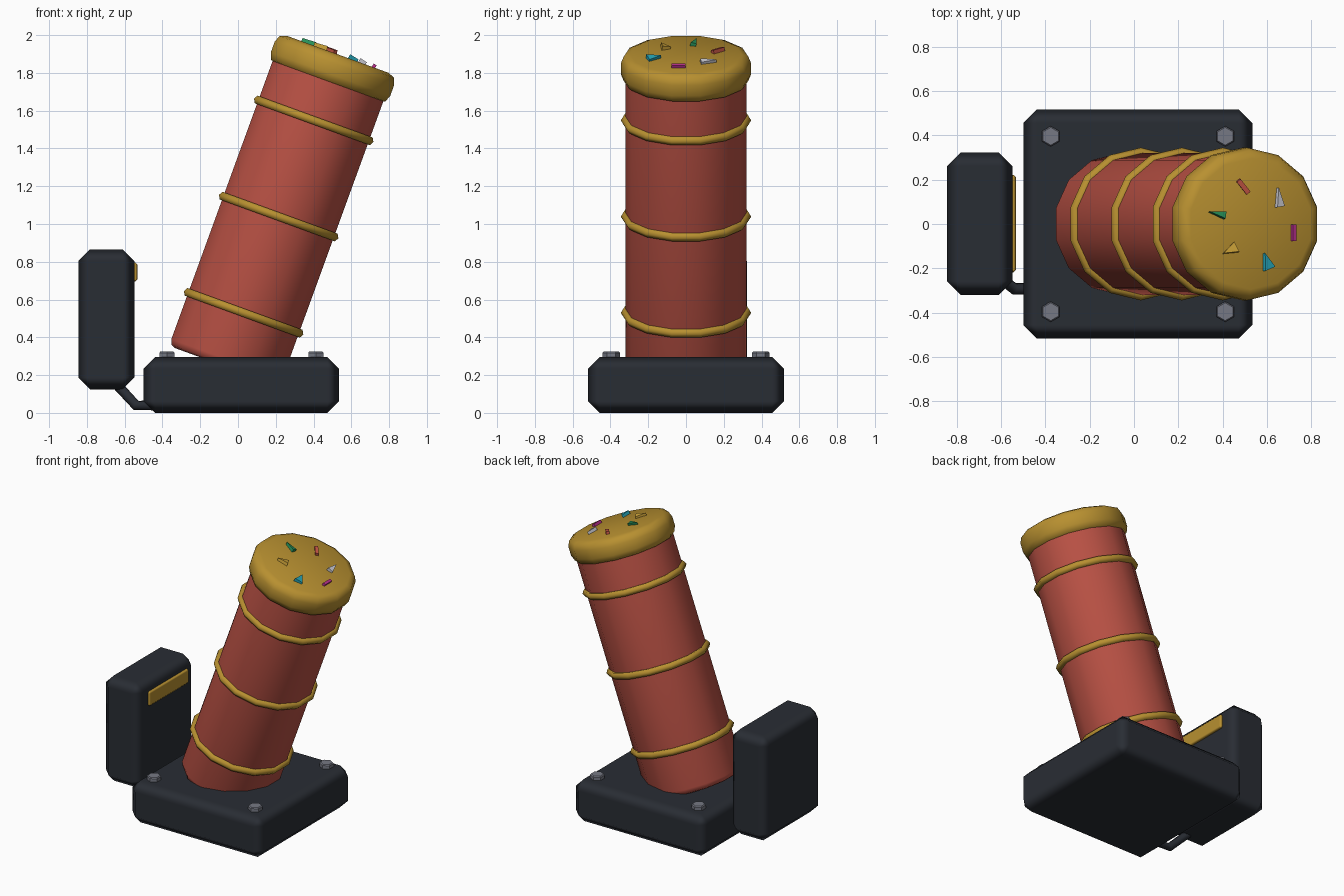
import bpy, bmesh
from math import sin, cos, pi, radians
from mathutils import Matrix, Vector

if "Cube" in bpy.data.objects:
    bpy.data.objects.remove(bpy.data.objects["Cube"])

mats = {}


def finish(name, bm, color, matrix=None, bevel=0, segments=1, angle=50):
    bmesh.ops.recalc_face_normals(bm, faces=bm.faces[:])
    me = bpy.data.meshes.new(name)
    bm.to_mesh(me)
    bm.free()
    ob = bpy.data.objects.new(name, me)
    bpy.context.collection.objects.link(ob)
    if color not in mats:
        mats[color] = bpy.data.materials.new("paint_%d" % len(mats))
        mats[color].diffuse_color = (*color, 1)
    me.materials.append(mats[color])
    if matrix:
        ob.matrix_world = matrix
    bpy.ops.object.select_all(action='DESELECT')
    bpy.context.view_layer.objects.active = ob
    ob.select_set(True)
    bpy.ops.object.shade_smooth_by_angle(angle=radians(angle))
    if bevel:
        mod = ob.modifiers.new("bevel", 'BEVEL')
        mod.width, mod.segments, mod.harden_normals = bevel, segments, True
    return ob


def box(name, lo, hi, color, bevel=0):
    lo, hi = Vector(lo), Vector(hi)
    bm = bmesh.new()
    bmesh.ops.create_cube(bm, size=1, matrix=Matrix.Translation((lo + hi) / 2)
                          @ Matrix.Diagonal((*(hi - lo), 1)))
    return finish(name, bm, color, bevel=bevel)


def lathe(name, profile, sides, color, matrix, closed=False, angle=50):
    """Turn (radius, height) points around z; first vertex points to +y."""
    bm = bmesh.new()
    rows = [[bm.verts.new((r * cos(pi / 2 + 2 * pi * i / sides),
                           r * sin(pi / 2 + 2 * pi * i / sides), h))
             for i in range(sides)] for r, h in profile]
    pairs = list(zip(rows, rows[1:]))
    if closed:
        pairs.append((rows[-1], rows[0]))
    else:
        bm.faces.new(rows[0])
        bm.faces.new(rows[-1])
    for a, b in pairs:
        for i in range(sides):
            j = (i + 1) % sides
            bm.faces.new((a[i], a[j], b[j], b[i]))
    return finish(name, bm, color, matrix, angle=angle)


def chip(name, x, y, length, width, turn, color, triangle):
    """Thin confetti piece lying on the tilted lid."""
    if triangle:
        pts = [(-length / 2, -width / 2), (-length / 2, width / 2), (length / 2, 0)]
    else:
        pts = [(sx * length / 2, sy * width / 2)
               for sx, sy in ((-1, -1), (1, -1), (1, 1), (-1, 1))]
    bm = bmesh.new()
    face = bm.faces.new([bm.verts.new((*p, -0.008)) for p in pts])
    ext = bmesh.ops.extrude_face_region(bm, geom=[face])["geom"]
    bmesh.ops.translate(bm, vec=(0, 0, 0.026),
                        verts=[v for v in ext if isinstance(v, bmesh.types.BMVert)])
    m = (tube_frame @ Matrix.Translation(((x - 0.528) / 0.94, y, 1.456))
         @ Matrix.Rotation(radians(turn), 4, 'Z') @ Matrix.Rotation(radians(12), 4, 'X'))
    finish(name, bm, color, m, angle=20)


DARK = (0.022, 0.026, 0.034)
RED = (0.50, 0.085, 0.060)
GOLD = (0.48, 0.28, 0.030)
STEEL = (0.18, 0.19, 0.23)

# Base plate and corner bolts
box("base", (-0.50, -0.518, 0), (0.535, 0.518, 0.296), DARK, 0.062)
for sx in (-1, 1):
    for sy in (-1, 1):
        lathe("bolt", [(0.046, 0.28), (0.046, 0.318), (0.040, 0.325)], 6, STEEL,
              Matrix.Translation((0.018 + sx * 0.394, sy * 0.396, 0)), angle=30)

# Tilted tube; local origin sits at the lowest ring
tube_frame = Matrix.Translation((0.03, 0, 0.53)) @ Matrix.Rotation(radians(20), 4, 'Y')
lathe("tube", [(0.285, -0.30), (0.31, -0.29), (0.32, -0.262), (0.32, 1.32)],
      14, RED, tube_frame)
for k in range(3):
    ring = [(0.320 + 0.025 * cos(i * pi / 3), 0.542 * k + 0.025 * sin(i * pi / 3))
            for i in range(6)]
    lathe("ring", ring, 14, GOLD, tube_frame, closed=True, angle=65)

# Rounded lid
lathe("lid", [(0.295, 1.295), (0.331, 1.309), (0.345, 1.345), (0.345, 1.405),
              (0.331, 1.441), (0.295, 1.456)], 14, GOLD, tube_frame)

# Confetti on the lid
chip("confetti_red", 0.492, 0.17, 0.075, 0.022, -50, (0.55, 0.09, 0.06), False)
chip("confetti_green", 0.372, 0.045, 0.08, 0.032, 168, (0.02, 0.28, 0.10), True)
chip("confetti_gold", 0.430, -0.12, 0.07, 0.05, 205, (0.60, 0.36, 0.04), True)
chip("confetti_white", 0.650, 0.12, 0.085, 0.04, 98, (0.60, 0.60, 0.66), True)
chip("confetti_teal", 0.595, -0.168, 0.075, 0.055, 110, (0.02, 0.40, 0.50), True)
chip("confetti_pink", 0.717, -0.04, 0.075, 0.018, 90, (0.50, 0.03, 0.28), False)

# Upright control box with a trim strip
box("control_box", (-0.845, -0.32, 0.125), (-0.549, 0.323, 0.866), DARK, 0.062)
box("trim_strip", (-0.57, -0.218, 0.695), (-0.532, 0.222, 0.797), GOLD, 0.012)

# Cable joining the control box to the base
path = [Vector(p) for p in ((-0.66, -0.20, 0.17), (-0.54, -0.293, 0.040), (-0.42, -0.293, 0.040))]
bm = bmesh.new()
rows = []
for k, p in enumerate(path):
    d = (path[min(k + 1, 2)] - path[max(k - 1, 0)]).normalized()
    side = Vector((0, 1, 0)) - d * d.y
    side.normalize()
    up = d.cross(side)
    rows.append([bm.verts.new(p + 0.027 * (cos(i * pi / 4) * side + sin(i * pi / 4) * up))
                 for i in range(8)])
for a, b in zip(rows, rows[1:]):
    for i in range(8):
        bm.faces.new((a[i], a[(i + 1) % 8], b[(i + 1) % 8], b[i]))
bm.faces.new(rows[0])
bm.faces.new(rows[-1])
finish("cable", bm, DARK)

for m in bpy.data.materials:
    if m.users and not m.is_grease_pencil:
        m.use_nodes = True
        m.node_tree.nodes["Principled BSDF"].inputs["Base Color"].default_value = m.diffuse_color
